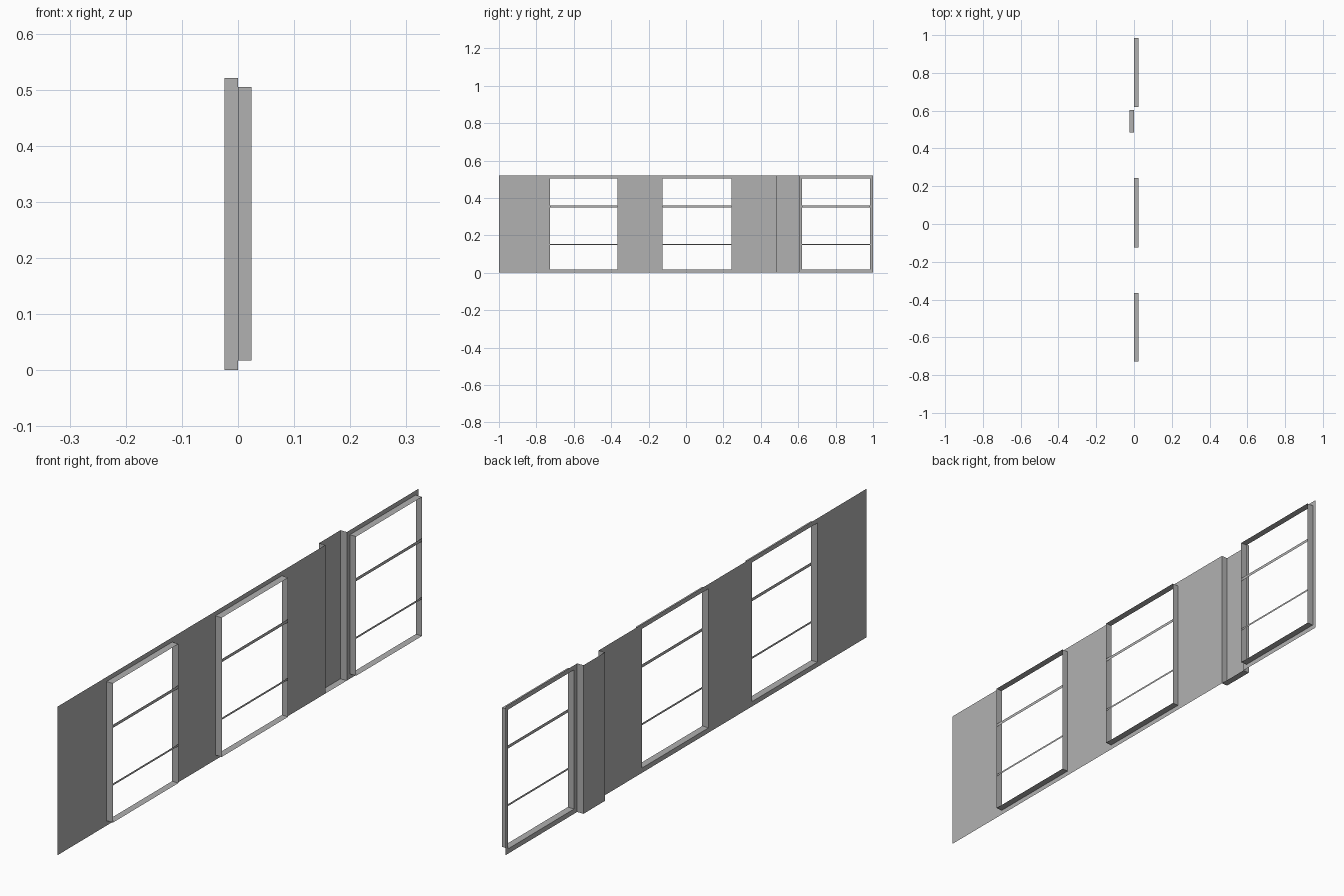
import bpy, bmesh

if "Cube" in bpy.data.objects:
    bpy.data.objects.remove(bpy.data.objects["Cube"])

H = 0.521                      # wall height
Z0, Z1 = 0.017, 0.505          # window opening bottom / top
DEPTH = 0.0245                 # frame and recess depth
WINDOWS = [(-0.728, -0.365), (-0.125, 0.243), (0.62, 0.985)]
RECESS = (0.484, 0.603)

GREY = bpy.data.materials.new("dark_grey")
GREY.diffuse_color = (0.44, 0.44, 0.44, 1)
GREY.use_nodes = True
GREY.node_tree.nodes["Principled BSDF"].inputs["Base Color"].default_value = GREY.diffuse_color


def make_object(name, quads):
    """Build a mesh of flat sheets from a list of four-corner faces."""
    bm = bmesh.new()
    for q in quads:
        bm.faces.new([bm.verts.new(p) for p in q])
    bmesh.ops.remove_doubles(bm, verts=bm.verts, dist=1e-5)
    mesh = bpy.data.meshes.new(name)
    bm.to_mesh(mesh)
    bm.free()
    mesh.materials.append(GREY)
    obj = bpy.data.objects.new(name, mesh)
    bpy.context.collection.objects.link(obj)
    return obj


def panel(x, y0, y1, z0, z1):
    """Upright sheet facing +x."""
    return [(x, y0, z0), (x, y1, z0), (x, y1, z1), (x, y0, z1)]


# Wall: full-height piers, with strips above and below each window
wall = []
gaps = sorted(WINDOWS + [RECESS])
y = -1.0
for a, b in gaps:
    wall.append(panel(0, y, a, 0, H))
    if (a, b) != RECESS:
        wall += [panel(0, a, b, 0, Z0), panel(0, a, b, Z1, H)]
    y = b
wall.append(panel(0, y, 1.0, 0, H))
make_object("wall", wall)

# Recessed bay: back sheet, two cheeks and a floor, open at the top
a, b = RECESS
D = -DEPTH
make_object("wall_recess", [
    panel(D, a, b, 0, H),
    [(0, a, 0), (D, a, 0), (D, a, H), (0, a, H)],
    [(D, b, 0), (0, b, 0), (0, b, H), (D, b, H)],
    [(D, a, 0), (0, a, 0), (0, b, 0), (D, b, 0)],
])

# Window surrounds (thin open sleeves) and glazing bars at their front edge
for i, (a, b) in enumerate(WINDOWS, 1):
    ring = [(a, Z0), (b, Z0), (b, Z1), (a, Z1)]
    sleeve = []
    for k in range(4):
        p, q = ring[k], ring[(k + 1) % 4]
        sleeve.append([(0, *p), (0, *q), (DEPTH, *q), (DEPTH, *p)])
    make_object(f"window_frame_{i}", sleeve)
    make_object(f"window_bars_{i}", [
        panel(DEPTH, a, b, 0.147, 0.154),
        panel(DEPTH, a, b, 0.349, 0.360),
    ])
